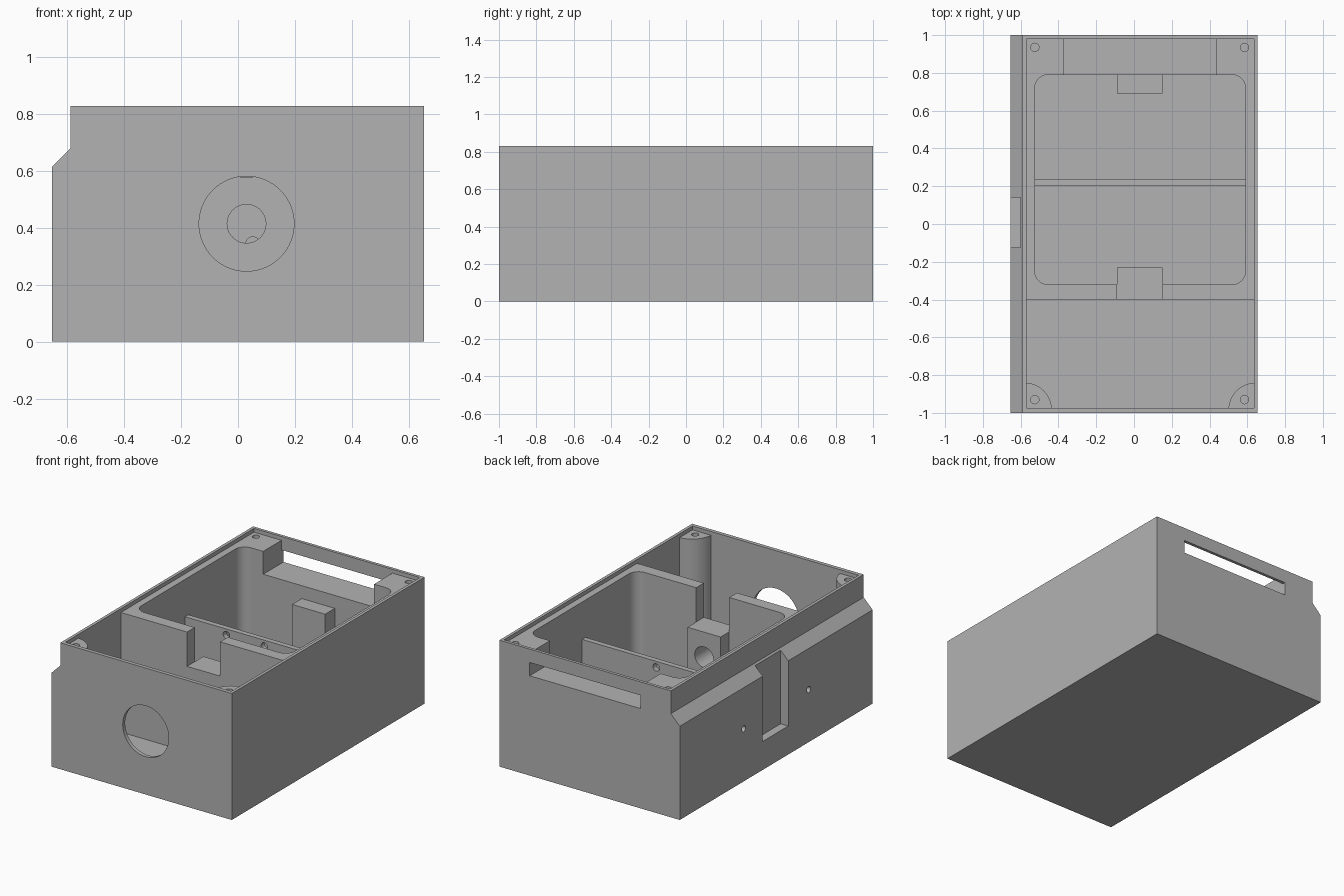
import bpy
import bmesh
from math import sin, cos, pi, radians
from mathutils import Vector, Matrix

cube = bpy.data.objects.get("Cube")
if cube:
    bpy.data.objects.remove(cube, do_unlink=True)

grey = bpy.data.materials.new("plain_grey")
grey.use_nodes = True
grey.diffuse_color = (0.45, 0.45, 0.45, 1)
grey.node_tree.nodes["Principled BSDF"].inputs["Base Color"].default_value = (0.45, 0.45, 0.45, 1)


def finish(name, bm):
    bmesh.ops.recalc_face_normals(bm, faces=bm.faces)
    mesh = bpy.data.meshes.new(name)
    bm.to_mesh(mesh)
    bm.free()
    mesh.materials.append(grey)
    obj = bpy.data.objects.new(name, mesh)
    bpy.context.collection.objects.link(obj)
    return obj


def prism(name, points, start, end):
    """Extrude a closed outline of 3D points from start to end offset."""
    bm = bmesh.new()
    face = bm.faces.new([bm.verts.new(Vector(p) + Vector(start)) for p in points])
    new = bmesh.ops.extrude_face_region(bm, geom=[face])["geom"]
    verts = [v for v in new if isinstance(v, bmesh.types.BMVert)]
    bmesh.ops.translate(bm, verts=verts, vec=Vector(end) - Vector(start))
    return finish(name, bm)


def box(name, x, y, z):
    outline = [(x[0], y[0], 0), (x[1], y[0], 0), (x[1], y[1], 0), (x[0], y[1], 0)]
    return prism(name, outline, (0, 0, z[0]), (0, 0, z[1]))


def rod(name, a, b, radius, sides=48):
    """Cylinder running from point a to point b."""
    a, b = Vector(a), Vector(b)
    bm = bmesh.new()
    turn = (b - a).to_track_quat('Z', 'Y').to_matrix().to_4x4()
    bmesh.ops.create_cone(bm, cap_ends=True, segments=sides, radius1=radius,
                          radius2=radius, depth=(b - a).length,
                          matrix=Matrix.Translation((a + b) / 2) @ turn)
    return finish(name, bm)


def arc(cx, cy, radius, start, steps=12):
    return [(cx + radius * cos(start + pi / 2 * i / steps),
             cy + radius * sin(start + pi / 2 * i / steps), 0) for i in range(steps + 1)]


def combine(tool, operation='DIFFERENCE'):
    mod = case.modifiers.new(tool.name, 'BOOLEAN')
    mod.operation = operation
    mod.solver = 'EXACT'
    mod.object = tool
    bpy.context.view_layer.objects.active = case
    bpy.ops.object.modifier_apply(modifier=mod.name)
    bpy.data.objects.remove(tool, do_unlink=True)


TOP, LEDGE, FLOOR = 0.83, 0.805, 0.02
X0, X1, Y0, Y1 = -0.57, 0.635, -0.975, 0.98      # inside of the lid lip
ABOVE = 0.95

# outer case with stepped, sloping shoulder on one side
case = prism("enclosure_case",
             [(-0.655, 0, 0), (0.655, 0, 0), (0.655, 0, TOP), (-0.59, 0, TOP),
              (-0.59, 0, 0.68), (-0.655, 0, 0.615)], (0, -1, 0), (0, 1, 0))

# lid recess, front chamber and rounded main pocket
combine(box("lid_recess", (X0, X1), (Y0, Y1), (LEDGE, ABOVE)))
combine(box("front_chamber", (X0, X1), (Y0, -0.40), (FLOOR, ABOVE)))
px0, px1, py0, py1, r = -0.525, 0.59, -0.32, 0.79, 0.07
corners = [(px1 - r, py1 - r), (px0 + r, py1 - r), (px0 + r, py0 + r), (px1 - r, py0 + r)]
outline = [p for i, (cx, cy) in enumerate(corners) for p in arc(cx, cy, r, i * pi / 2)]
combine(prism("main_pocket", outline, (0, 0, FLOOR), (0, 0, ABOVE)))

# rear shelf opening with slot, and notch in the inner wall
combine(box("rear_shelf", (-0.37, 0.435), (0.75, Y1), (0.655, ABOVE)))
combine(box("rear_slot", (-0.37, 0.435), (0.9, 1.1), (0.655, 0.742)))
combine(box("wall_notch", (-0.09, 0.15), (-0.45, -0.2), (0.58, ABOVE)))

# divider and the two support blocks
combine(box("divider", (px0 - 0.02, px1 + 0.02), (0.2, 0.235), (0.01, 0.56)), 'UNION')
combine(box("front_block", (-0.09, 0.15), (-0.36, -0.23), (0.01, 0.58)), 'UNION')
combine(box("rear_block", (-0.09, 0.15), (0.69, 0.82), (0.01, 0.57)), 'UNION')

# quarter-round screw posts in the front corners
for x, start in ((X0 - 0.01, 0), (X1 + 0.01, pi / 2)):
    y = Y0 - 0.01
    combine(prism("screw_post", [(x, y, 0)] + arc(x, y, 0.145, start),
                  (0, 0, 0.01), (0, 0, LEDGE)), 'UNION')

# lid screw holes
for x in (-0.525, 0.585):
    for y in (-0.93, 0.935):
        combine(rod("screw_hole", (x, y, 0.6), (x, y, ABOVE), 0.022, 24))

# large front port and the smaller bore behind it
combine(rod("front_port", (0.03, -1.1, 0.415), (0.03, -0.9, 0.415), 0.167, 64))
combine(rod("bearing_bore", (0.03, -0.5, 0.415), (0.03, -0.1, 0.415), 0.068))

# mounting holes through the divider
for x in (-0.224, 0.052):
    for z in (0.345, 0.52):
        combine(rod("divider_hole", (x, 0.1, z), (x, 0.3, z), 0.024, 24))

# side recess and its two fixing holes
combine(box("side_recess", (-0.8, -0.60), (-0.125, 0.14), (0.187, 0.75)))
for y in (-0.337, 0.337):
    combine(rod("side_hole", (-0.8, y, 0.345), (-0.44, y, 0.345), 0.02, 24))

bpy.ops.object.select_all(action='DESELECT')
case.select_set(True)
bpy.context.view_layer.objects.active = case
bpy.ops.object.shade_smooth_by_angle(angle=radians(30))
